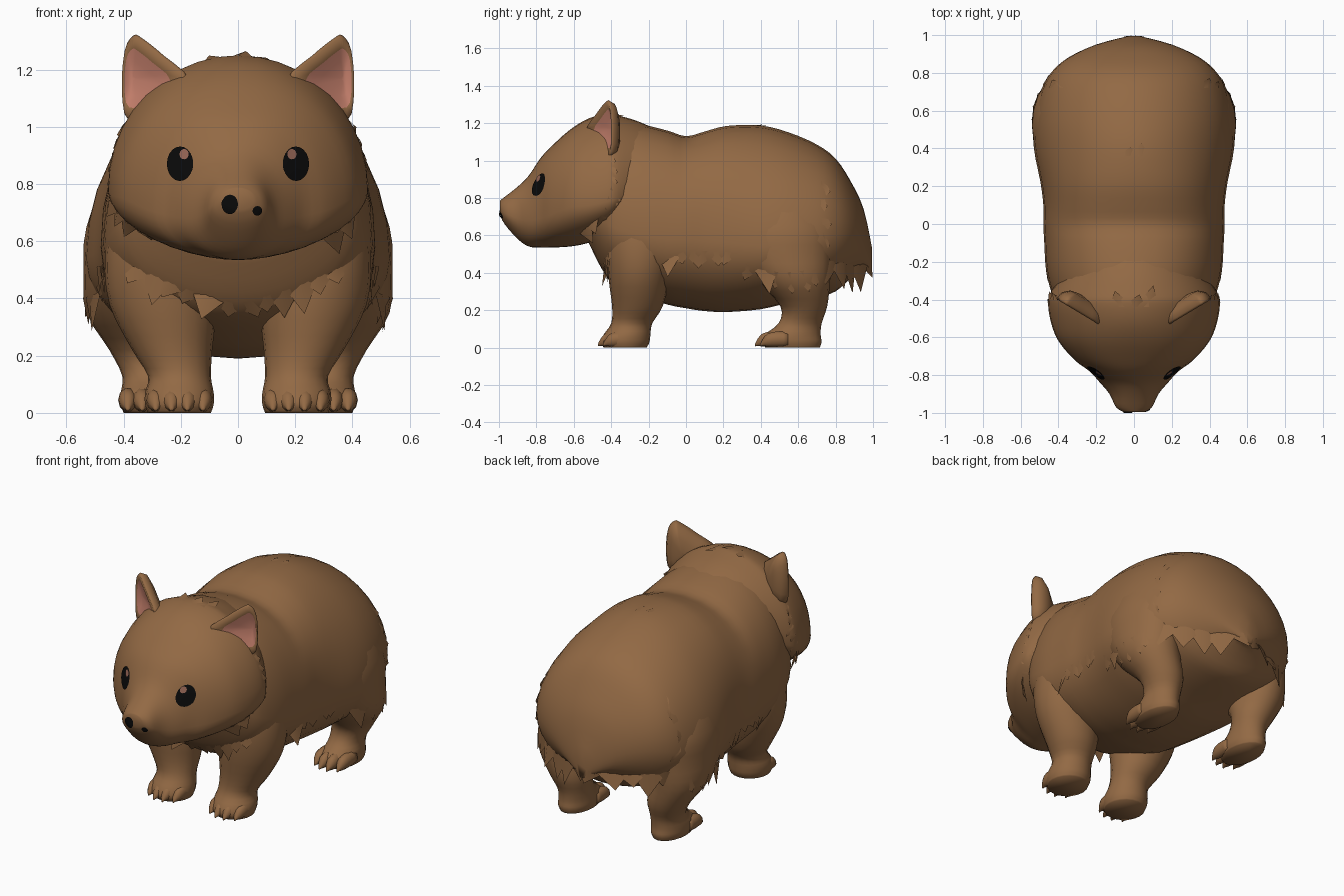
import bpy, bmesh, math, random
from mathutils import Vector
from mathutils.bvhtree import BVHTree

if "Cube" in bpy.data.objects:
    bpy.data.objects.remove(bpy.data.objects["Cube"])

random.seed(4)


def material(name, rgb):
    m = bpy.data.materials.new(name)
    m.diffuse_color = (*rgb, 1)
    m.use_nodes = True
    m.node_tree.nodes["Principled BSDF"].inputs["Base Color"].default_value = m.diffuse_color
    return m


FUR = material("brown fur", (0.29, 0.142, 0.058))
PINK = material("ear pink", (0.56, 0.215, 0.15))
BLACK = material("eye black", (0.003, 0.003, 0.003))
GLINT = material("eye glint", (0.30, 0.13, 0.09))


def finish(name, bm, mats, recalc=True):
    if recalc:
        bmesh.ops.recalc_face_normals(bm, faces=bm.faces)
    me = bpy.data.meshes.new(name)
    bm.to_mesh(me)
    bm.free()
    for m in mats:
        me.materials.append(m)
    ob = bpy.data.objects.new(name, me)
    bpy.context.collection.objects.link(ob)
    for p in me.polygons:
        p.use_smooth = True
    return ob


def catmull(rows, steps, closed=False):
    out, n = [], len(rows)
    for i in range(n if closed else n - 1):
        pick = (lambda k: rows[k % n]) if closed else (lambda k: rows[min(max(k, 0), n - 1)])
        a, b, c, d = pick(i - 1), pick(i), pick(i + 1), pick(i + 2)
        for s in range(steps):
            t = s / steps
            out.append([0.5 * (2 * q + (r - p) * t + (2 * p - 5 * q + 4 * r - u) * t * t
                        + (3 * q - p - 3 * r + u) * t ** 3) for p, q, r, u in zip(a, b, c, d)])
    return out if closed else out + [list(rows[-1])]


def loft(name, rows, point, sides=32, steps=3):
    bm = bmesh.new()
    rings = [[bm.verts.new(point(r, math.tau * k / sides)) for k in range(sides)]
             for r in catmull(rows, steps)]
    for a, b in zip(rings, rings[1:]):
        for k in range(sides):
            j = (k + 1) % sides
            bm.faces.new((a[k], a[j], b[j], b[k]))
    bm.faces.new(rings[0])
    bm.faces.new(rings[-1])
    return finish(name, bm, [FUR])


def slice_y(r, a):
    # rounded slice: separate heights above and below the widest line
    y, zb, zm, zt, w, n = r
    c, s = math.cos(a), math.sin(a)
    h = zt - zm if s > 0 else zm - zb
    if s < 0:
        n = min(n, 2)
    return (w * math.copysign(abs(c) ** (2 / n), c), y, zm + h * math.copysign(abs(s) ** (2 / n), s))


def tree(obs):
    vs, fs = [], []
    for o in obs:
        k = len(vs)
        vs += [v.co.copy() for v in o.data.vertices]
        fs += [[i + k for i in p.vertices] for p in o.data.polygons]
    return BVHTree.FromPolygons(vs, fs)


# body and head
body = loft("body", [
    (-.52, .56, .75, 1.05, .30, 2), (-.45, .42, .68, 1.15, .38, 2), (-.38, .34, .64, 1.20, .43, 2.1),
    (-.25, .28, .60, 1.195, .465, 2.2), (-.1, .23, .58, 1.16, .475, 2.3), (0, .21, .58, 1.13, .48, 2.3),
    (.1, .195, .57, 1.155, .48, 2.3), (.22, .19, .56, 1.185, .495, 2.2), (.4, .205, .54, 1.187, .53, 2),
    (.55, .24, .54, 1.15, .53, 2), (.7, .27, .57, 1.085, .495, 2), (.8, .30, .60, 1.01, .44, 2),
    (.88, .37, .61, .89, .35, 2), (.95, .42, .57, .74, .20, 2), (.995, .40, .47, .53, .03, 2)], slice_y)
head = loft("head", [
    (-.995, .71, .745, .785, .055, 2), (-.97, .66, .72, .805, .095, 2.2), (-.90, .58, .69, .86, .13, 2.1),
    (-.84, .54, .68, .92, .18, 2), (-.78, .535, .69, 1.01, .235, 2.3), (-.72, .535, .71, 1.075, .315, 2.3),
    (-.62, .54, .75, 1.165, .40, 2.1), (-.52, .56, .76, 1.225, .44, 2), (-.42, .60, .78, 1.25, .455, 2),
    (-.36, .66, .80, 1.24, .44, 2), (-.25, .76, .86, 1.207, .36, 2), (-.1, .85, .92, 1.14, .25, 2)], slice_y, 40)

# legs with toes
FRONT = [(0, .205, -.325, .11, .115), (.03, .205, -.325, .12, .13), (.07, .205, -.315, .12, .125),
         (.13, .205, -.29, .11, .11), (.22, .23, -.26, .14, .135), (.38, .265, -.25, .185, .165),
         (.55, .30, -.24, .165, .18), (.72, .28, -.23, .15, .17), (.92, .24, -.22, .10, .10)]
HIND = [(0, .31, .57, .09, .145), (.03, .31, .565, .10, .16), (.07, .31, .57, .10, .15),
        (.13, .31, .61, .095, .115), (.22, .33, .63, .12, .125), (.35, .375, .58, .155, .19),
        (.5, .38, .53, .16, .25), (.65, .37, .52, .16, .26), (.85, .32, .50, .13, .18), (.95, .28, .50, .08, .1)]
legs = []
for part, rows, cx, ty, gap in (("front", FRONT, .205, -.415, .055), ("hind", HIND, .31, .425, .05)):
    for s, side in ((1, "left"), (-1, "right")):
        legs.append(loft(f"{part}_leg_{side}", rows, lambda r, a: (
            s * (r[1] + r[3] * math.cos(a)), r[2] + r[4] * math.sin(a), r[0]), 20))
        for k in range(4):
            off = k - 1.5
            x, y = cx + off * gap, ty + .014 * off * off
            loft(f"{part}_toe_{side}", [(y + .09, .045, .04), (y + .03, .045, .043), (y - .02, .04, .036),
                                        (y - .045, .028, .02), (y - .06, .012, .006)],
                 lambda r, a: (s * x + r[2] * .8 * math.cos(a), r[0], r[1] + r[2] * math.sin(a)), 10, 2)

# ears: rim, hollow pink inside, rounded back
OUTLINE = [(.17, 1.16), (.26, 1.25), (.335, 1.31), (.365, 1.32), (.395, 1.27), (.405, 1.13),
           (.38, 1.02), (.26, 1.05)]
for s, side in ((1, "left"), (-1, "right")):
    bm = bmesh.new()
    pts = catmull(OUTLINE, 3, True)

    def ear_ring(scale, depth, c):
        ring = []
        for x, z in pts:
            x, z = c[0] + (x - c[0]) * scale, c[1] + (z - c[1]) * scale
            ring.append(bm.verts.new((s * (x - .45 * depth), -.51 + (x - .2) * .6 + .89 * depth, z)))
        return ring
    mid, bc = (.375, 1.17), (.32, 1.15)
    rings = [ear_ring(.1, .075, bc), ear_ring(.55, .065, bc), ear_ring(.9, .035, bc), ear_ring(1, 0, bc),
             ear_ring(.95, -.012, bc), ear_ring(.68, -.004, mid), ear_ring(.4, .01, mid), ear_ring(.05, .016, mid)]
    for i, (a, b) in enumerate(zip(rings, rings[1:])):
        for k in range(len(a)):
            j = (k + 1) % len(a)
            bm.faces.new((a[k], a[j], b[j], b[k])).material_index = int(i >= 5)
    bm.faces.new(rings[0])
    bm.faces.new(rings[-1]).material_index = 1
    finish(f"ear_{side}", bm, [FUR, PINK])

head_tree = tree([head])
body_tree = tree([body] + legs)


# eyes and nostrils: thin plates laid onto the face
def plate(name, cx, cz, rx, rz, mat, lift):
    bm = bmesh.new()

    def vert(x, z):
        hit, nor, _, _ = head_tree.ray_cast(Vector((x, -3, z)), Vector((0, 1, 0)))
        return bm.verts.new(hit + nor * lift)
    rings = [[vert(cx + f * rx * math.cos(math.tau * k / 20), cz + f * rz * math.sin(math.tau * k / 20))
              for k in range(20)] for f in (.1, .4, .7, 1)]
    bm.faces.new(rings[0])
    for a, b in zip(rings, rings[1:]):
        for k in range(20):
            j = (k + 1) % 20
            bm.faces.new((a[k], b[k], b[j], a[j]))
    for f in bm.faces:
        f.normal_update()
        if f.normal.y > 0:
            f.normal_flip()
    finish(name, bm, [mat], False)


for s, side in ((1, "left"), (-1, "right")):
    plate(f"eye_{side}", s * .2, .87, .046, .06, BLACK, .005)
    plate(f"eye_glint_{side}", s * .184, .902, .016, .018, GLINT, .009)
plate("nostril_right", -.028, .73, .028, .033, BLACK, .005)
plate("nostril_left", .066, .708, .016, .016, BLACK, .005)

VIEWS = {"left": lambda u, v: ((3, u, v), (-1, 0, 0)), "right": lambda u, v: ((-3, u, v), (1, 0, 0)),
         "front": lambda u, v: ((u, -3, v), (0, 1, 0)), "back": lambda u, v: ((u, 3, v), (0, -1, 0)),
         "top": lambda u, v: ((u, v, 3), (0, 0, -1))}


# fur fringes: a row of ridged spikes following a path over the surface
def fringe(name, bvh, view, path, drop, step=.07, lift=.015):
    bm = bmesh.new()

    def cast(p):
        o, d = VIEWS[view](*p)
        return bvh.ray_cast(Vector(o), Vector(d))[:2]
    for a, b in zip(path, path[1:]):
        a, b = Vector(a), Vector(b)
        n = max(1, round((b - a).length / step))
        for k in range(n):
            p = a.lerp(b, (k + .5) / n)
            half = (b - a).normalized() * step * .95
            fall = Vector(drop) * random.uniform(.55, 1.25) + half * random.uniform(-.6, .6)
            mid, nor = cast(p)
            left, right, tip = cast(p - half)[0], cast(p + half)[0], cast(p + fall)[0]
            if not (mid and left and right):
                continue
            straight = mid + Vector(VIEWS[view](*fall)[0]) - Vector(VIEWS[view](0, 0)[0])
            if tip is None or (tip - straight).length > .06:
                tip = straight
            vl, vr, vm, vt = (bm.verts.new(c) for c in (
                left - nor * .012, right - nor * .012, mid + nor * .004, tip + nor * lift))
            for tri in ((vl, vm, vt), (vm, vr, vt)):
                f = bm.faces.new(tri)
                f.normal_update()
                if f.normal.dot(nor) < 0:
                    f.normal_flip()
    finish(name, bm, [FUR], False)


for side in ("left", "right"):
    fringe(f"cheek_fur_{side}", head_tree, side, [(-.41, 1.03), (-.395, .88), (-.44, .72), (-.56, .62)], (.05, -.05), .05)
    fringe(f"belly_fur_{side}", body_tree, side, [(-.1, .47), (0, .52), (.26, .51)], (0, -.08))
    fringe(f"thigh_fur_{side}", body_tree, side, [(.29, .46), (.38, .42), (.52, .40), (.72, .42)], (.01, -.10))
    fringe(f"rump_fur_{side}", body_tree, side, [(.72, .93), (.72, .72), (.74, .55)], (.05, -.06), .09, .01)
fringe("chest_fur", body_tree, "front", [(-.38, .52), (-.2, .44), (0, .38), (.2, .44), (.38, .52)], (0, -.08))
fringe("rear_fur", body_tree, "back", [(-.47, .47), (-.2, .44), (0, .46), (.2, .44), (.47, .47)], (0, -.12), .09, .008)
fringe("crown_fur", head_tree, "top", [(-.1, -.44), (.1, -.44)], (0, .10), .07, .025)
fringe("back_fur", body_tree, "top", [(-.06, .36), (.06, .36)], (0, .06), .06, .008)
